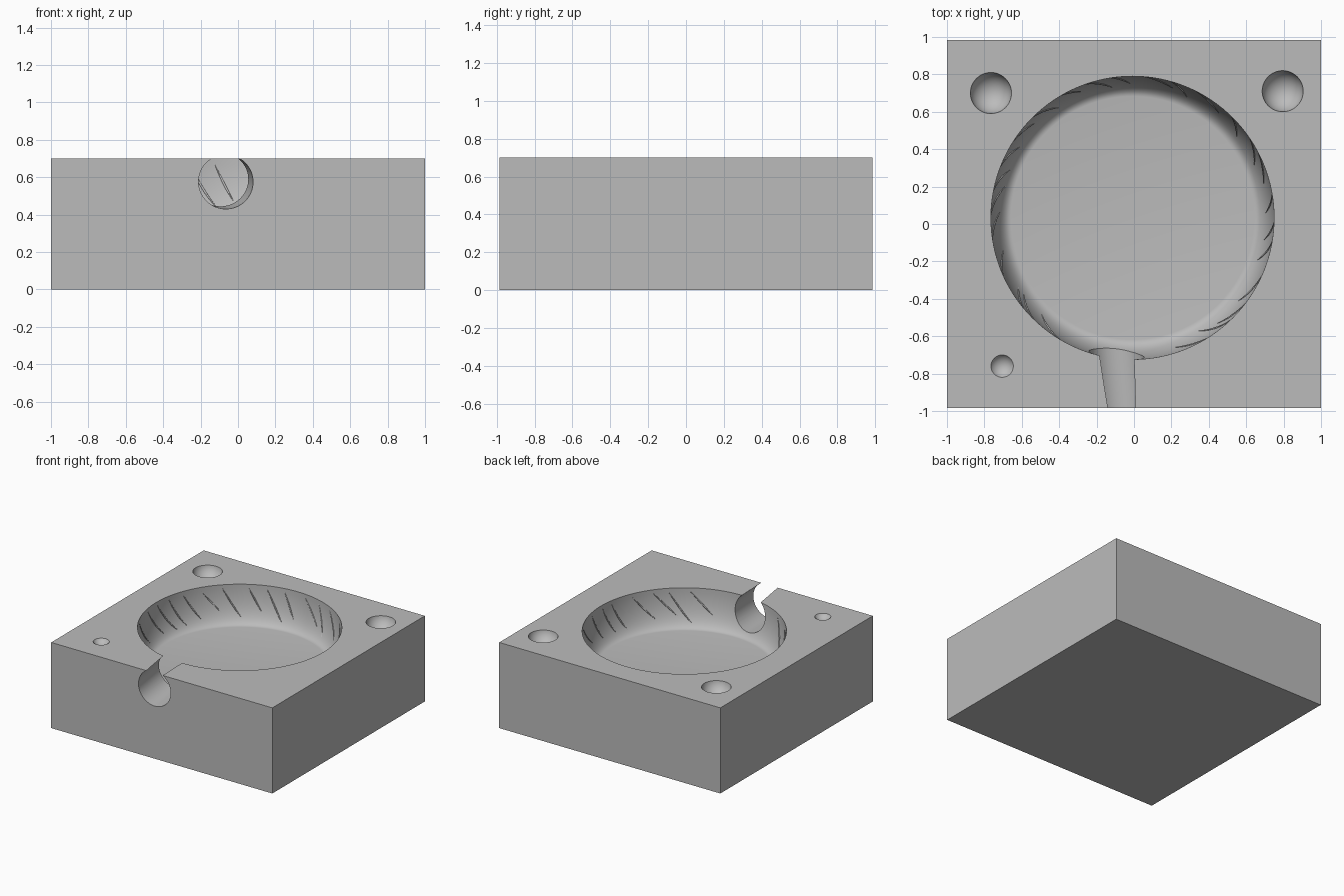
import bpy, bmesh, math, random
from mathutils import Vector

if "Cube" in bpy.data.objects:
    bpy.data.objects.remove(bpy.data.objects["Cube"], do_unlink=True)

TOP, FLOOR = 0.70, 0.40
CENTRE = Vector((-0.008, 0.033, 0))
R_FLOOR, R_RIM = 0.65, 0.757

grey = bpy.data.materials.new("plain grey")
grey.use_nodes = True
colour = (0.5, 0.5, 0.5, 1)
grey.diffuse_color = colour
grey.node_tree.nodes["Principled BSDF"].inputs["Base Color"].default_value = colour


def add_object(name, bm):
    bmesh.ops.recalc_face_normals(bm, faces=bm.faces)
    mesh = bpy.data.meshes.new(name)
    bm.to_mesh(mesh)
    bm.free()
    mesh.materials.append(grey)
    ob = bpy.data.objects.new(name, mesh)
    bpy.context.collection.objects.link(ob)
    return ob


def wall_point(t):
    """Radius and height on the rounded cavity wall, t = 0 floor to 1 rim."""
    a = t * math.pi / 2
    return R_FLOOR + (R_RIM - R_FLOOR) * math.sin(a), TOP - (TOP - FLOOR) * math.cos(a)


def cavity_cutter():
    bm = bmesh.new()
    profile = [(0, FLOOR)] + [wall_point(i / 14) for i in range(15)] + [(R_RIM, 0.8), (0, 0.8)]
    verts = [bm.verts.new((r, 0, z)) for r, z in profile]
    edges = [bm.edges.new(pair) for pair in zip(verts, verts[1:])]
    bmesh.ops.spin(bm, geom=verts + edges, cent=(0, 0, 0), axis=(0, 0, 1),
                   angle=math.tau, steps=128, use_merge=True)
    bmesh.ops.remove_doubles(bm, verts=bm.verts, dist=1e-5)
    bmesh.ops.translate(bm, verts=bm.verts, vec=CENTRE)
    return add_object("cavity_cutter", bm)


def dimple_cutter(name, x, y, radius, depth):
    ball = (radius ** 2 + depth ** 2) / (2 * depth)
    bm = bmesh.new()
    bmesh.ops.create_uvsphere(bm, u_segments=48, v_segments=32, radius=ball)
    bmesh.ops.translate(bm, verts=bm.verts, vec=(x, y, TOP - depth + ball))
    return add_object(name, bm)


def channel_cutter():
    # Slightly tilted round channel from the front face into the cavity
    outer, inner = Vector((-0.065, -0.985, 0.575)), Vector((-0.093, -0.69, 0.588))
    step = inner - outer
    start, end = outer - step * 0.5, inner + step * 0.5
    bm = bmesh.new()
    bmesh.ops.create_cone(bm, cap_ends=True, segments=64, radius1=0.145,
                          radius2=0.145, depth=(end - start).length)
    bmesh.ops.rotate(bm, verts=bm.verts, matrix=step.to_track_quat("Z", "Y").to_matrix())
    bmesh.ops.translate(bm, verts=bm.verts, vec=(start + end) / 2)
    return add_object("channel_cutter", bm)


# Solid block
bm = bmesh.new()
bmesh.ops.create_cube(bm, size=1)
bmesh.ops.scale(bm, verts=bm.verts, vec=(2, 1.97, TOP))
bmesh.ops.translate(bm, verts=bm.verts, vec=(0, 0, TOP / 2))
block = add_object("mould_block", bm)

# Cavity, pouring channel and locating dimples
cutters = [
    cavity_cutter(),
    channel_cutter(),
    dimple_cutter("left_dimple", 0.795, 0.71, 0.11, 0.095),
    dimple_cutter("right_dimple", -0.765, 0.70, 0.11, 0.095),
    dimple_cutter("small_dimple", -0.705, -0.76, 0.06, 0.035),
]
for cutter in cutters:
    cutter.hide_render = True
    mod = block.modifiers.new(cutter.name, "BOOLEAN")
    mod.operation, mod.solver, mod.object = "DIFFERENCE", "EXACT", cutter

bpy.context.view_layer.update()
cut = bpy.data.meshes.new_from_object(block.evaluated_get(bpy.context.evaluated_depsgraph_get()))
block.modifiers.clear()
block.data = cut
for cutter in cutters:
    bpy.data.objects.remove(cutter, do_unlink=True)

# Fine slanting ridges on the cavity wall, leaving the channel mouth clear
random.seed(4)
ridges = bpy.data.curves.new("wall_ridges", "CURVE")
ridges.dimensions = "3D"
ridges.bevel_depth = 0.006
ridges.bevel_resolution = 1
ridges.use_fill_caps = True
COUNT = 30
for k in range(COUNT):
    start = math.tau * (k + random.uniform(-0.3, 0.3)) / COUNT
    sweep = random.uniform(0.12, 0.24)
    low = random.uniform(0.3, 0.55)
    if 4.35 < start < 5.05:
        continue
    spline = ridges.splines.new("POLY")
    spline.points.add(7)
    for i, p in enumerate(spline.points):
        f = i / 7
        r, z = wall_point(0.93 + (low - 0.93) * f)
        a = start - sweep * f
        p.co = (CENTRE.x + r * math.cos(a), CENTRE.y + r * math.sin(a), z, 1)
        p.radius = 0.3 + 0.7 * math.sin(math.pi * f)
ridges.materials.append(grey)
ridge_ob = bpy.data.objects.new("wall_ridges", ridges)
bpy.context.collection.objects.link(ridge_ob)

# Smooth curved surfaces, crisp edges
bpy.ops.object.select_all(action="DESELECT")
block.select_set(True)
bpy.context.view_layer.objects.active = block
bpy.ops.object.shade_smooth_by_angle(angle=math.radians(30))
